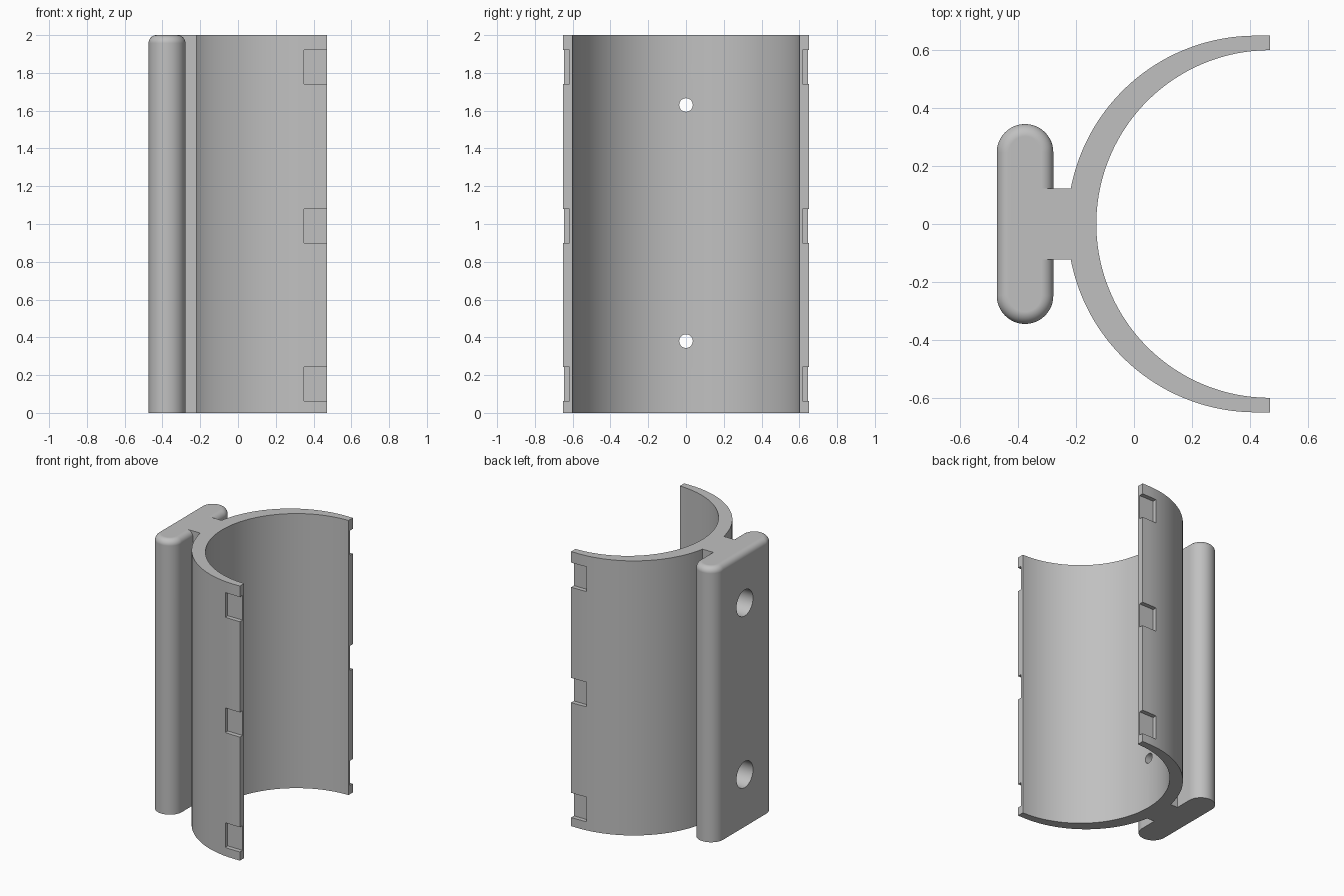
import bpy, bmesh, math
from mathutils import Matrix

cube = bpy.data.objects.get("Cube")
if cube:
    bpy.data.objects.remove(cube, do_unlink=True)

grey = bpy.data.materials.new("plain_grey")
grey.use_nodes = True
colour = (0.53, 0.53, 0.53, 1)
grey.diffuse_color = colour
grey.node_tree.nodes["Principled BSDF"].inputs["Base Color"].default_value = colour

HEIGHT = 2.0


def arc(cx, cy, r, start, end, steps):
    angles = [math.radians(start + (end - start) * i / steps) for i in range(steps + 1)]
    return [(cx + r * math.cos(a), cy + r * math.sin(a)) for a in angles]


def finish(name, bm):
    bmesh.ops.recalc_face_normals(bm, faces=bm.faces)
    mesh = bpy.data.meshes.new(name)
    bm.to_mesh(mesh)
    bm.free()
    mesh.materials.append(grey)
    obj = bpy.data.objects.new(name, mesh)
    bpy.context.collection.objects.link(obj)
    return obj


def prism(name, outline, z0, z1, top_round=0):
    bm = bmesh.new()
    face = bm.faces.new([bm.verts.new((x, y, z0)) for x, y in outline])
    top = bmesh.ops.extrude_face_region(bm, geom=[face])["geom"]
    verts = [g for g in top if isinstance(g, bmesh.types.BMVert)]
    bmesh.ops.translate(bm, verts=verts, vec=(0, 0, z1 - z0))
    if top_round:
        rim = [e for e in bm.edges if all(v.co.z > z1 - 1e-4 for v in e.verts)]
        bmesh.ops.bevel(bm, geom=rim, offset=top_round, segments=8,
                        profile=0.5, affect='EDGES')
    return finish(name, bm)


def rod(name, x0, x1, r, z):
    bm = bmesh.new()
    bmesh.ops.create_cone(bm, cap_ends=True, segments=40, radius1=r, radius2=r, depth=x1 - x0,
                          matrix=Matrix.Translation(((x0 + x1) / 2, 0, z))
                          @ Matrix.Rotation(math.pi / 2, 4, 'Y'))
    return finish(name, bm)


def combine(target, tool, operation):
    mod = target.modifiers.new("combine", 'BOOLEAN')
    mod.operation, mod.solver, mod.object = operation, 'EXACT', tool
    bpy.context.view_layer.objects.active = target
    bpy.ops.object.modifier_apply(modifier=mod.name)
    bpy.data.objects.remove(tool, do_unlink=True)


# Half-round shell, thicker at the back, joined to a straight neck
neck = math.degrees(math.asin(0.122 / 0.65))
outline = arc(0.42, 0, 0.65, 90, 180 - neck, 48)
outline += [(-0.36, 0.122), (-0.36, -0.122)]
outline += arc(0.42, 0, 0.65, 180 + neck, 270, 48)
outline += arc(0.47, 0, 0.60, 270, 90, 96)
outline += [(0.47, 0.65)]
outline.insert(-98, (0.47, -0.65))
bracket = prism("mounting_bracket", outline, 0, HEIGHT)

# Mounting plate with round ends and a rounded top rim
r = 0.0975
stadium = arc(-0.376, 0.345 - r, r, 0, 180, 24) + arc(-0.376, r - 0.345, r, 180, 360, 24)
combine(bracket, prism("mounting_plate", stadium, 0, HEIGHT, 0.042), 'UNION')

# Screw holes with wide bores from the back
for z in (0.38, 1.63):
    combine(bracket, rod("screw_hole", -0.6, 0.1, 0.036, z), 'DIFFERENCE')
    combine(bracket, rod("head_bore", -0.6, -0.225, 0.095, z), 'DIFFERENCE')

# Shallow notches on the outside of both free edges
for z in (0.153, 0.99, 1.83):
    for side in (-1, 1):
        block = [(0.35, side * 0.618), (0.6, side * 0.618), (0.6, side * 0.8), (0.35, side * 0.8)]
        combine(bracket, prism("notch", block, z - 0.09, z + 0.09), 'DIFFERENCE')

# Smooth curves, keep hard edges crisp
bpy.ops.object.select_all(action='DESELECT')
bracket.select_set(True)
bpy.context.view_layer.objects.active = bracket
bpy.ops.object.shade_smooth_by_angle(angle=math.radians(30))
weighted = bracket.modifiers.new("weighted_normals", 'WEIGHTED_NORMAL')
weighted.keep_sharp = True
